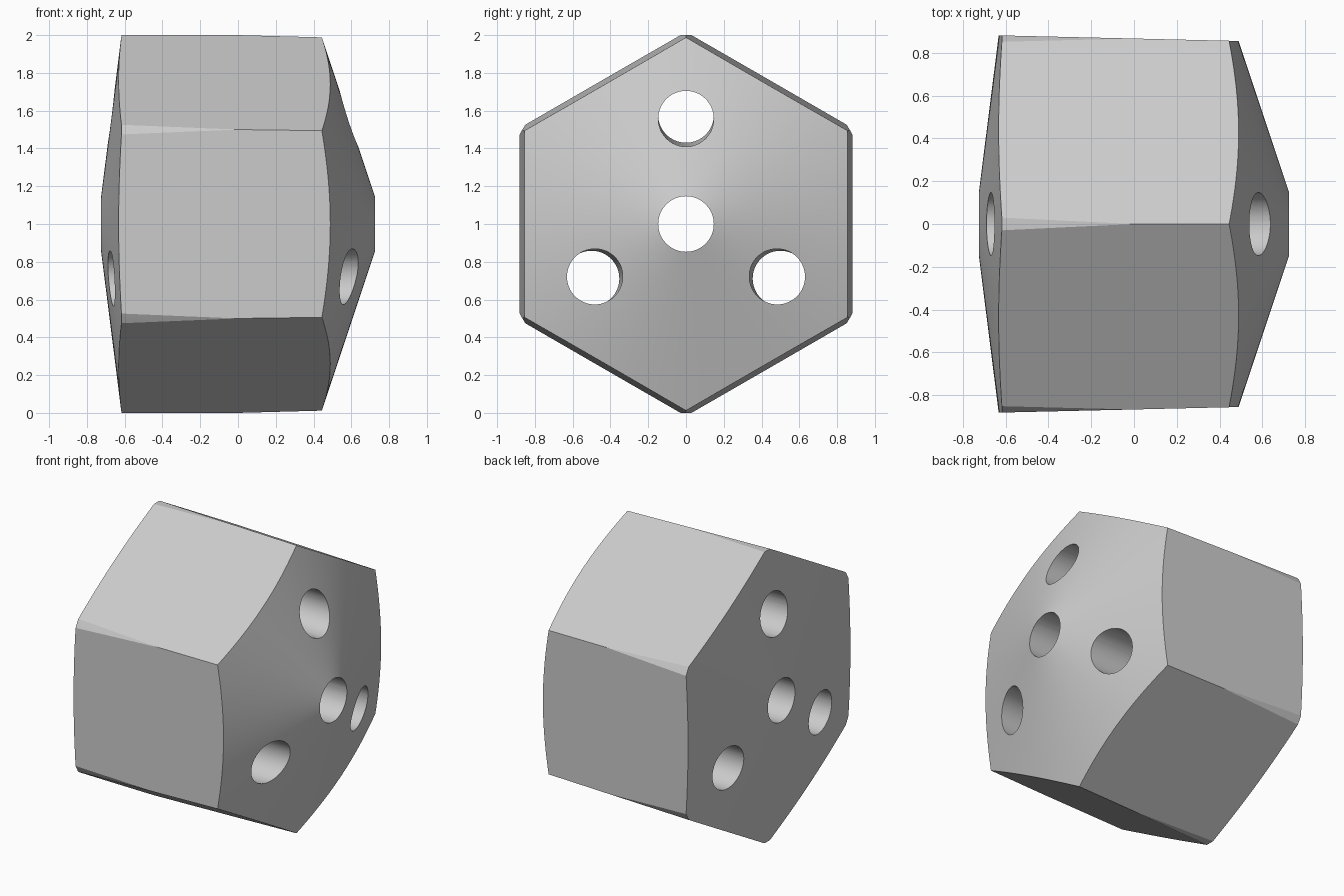
import bpy, bmesh
from math import sin, cos, tau, radians

if "Cube" in bpy.data.objects:
    bpy.data.objects.remove(bpy.data.objects["Cube"], do_unlink=True)

gray = bpy.data.materials.new("plain gray")
gray.use_nodes = True
gray.diffuse_color = (0.6, 0.6, 0.6, 1)
gray.node_tree.nodes["Principled BSDF"].inputs["Base Color"].default_value = gray.diffuse_color


def lathe(name, profile, sides, angle=0.0, phase=0.0):
    """Capped rings along x; profile rows are (x, radius, offset from the axis)."""
    bm = bmesh.new()
    rings = []
    for x, r, off in profile:
        cy, cz = off * sin(angle), 1 + off * cos(angle)
        turns = [tau * (i + phase) / sides for i in range(sides)]
        rings.append([bm.verts.new((x, cy + r * sin(t), cz + r * cos(t))) for t in turns])
    for a, b in zip(rings, rings[1:]):
        for i in range(sides):
            j = (i + 1) % sides
            bm.faces.new((a[i], a[j], b[j], b[i]))
    bm.faces.new(rings[0])
    bm.faces.new(rings[-1])
    bmesh.ops.recalc_face_normals(bm, faces=bm.faces)
    mesh = bpy.data.meshes.new(name)
    bm.to_mesh(mesh)
    bm.free()
    mesh.materials.append(gray)
    obj = bpy.data.objects.new(name, mesh)
    bpy.context.collection.objects.link(obj)
    return obj


def combine(target, cutter, operation):
    """Apply a boolean and discard the cutter."""
    cutter.hide_render = True
    bpy.context.view_layer.objects.active = target
    mod = target.modifiers.new("cut", "BOOLEAN")
    mod.operation, mod.object, mod.solver = operation, cutter, "MANIFOLD"
    bpy.ops.object.modifier_apply(modifier=mod.name)
    bpy.data.objects.remove(cutter, do_unlink=True)


# Slightly tapered hexagonal bar
taper = 0.027
body = lathe("hexagonal_block", [(-1, 1 + taper, 0), (1, 1 - taper, 0)], 6)

# Central hole and three holes around it that converge to the right
hole = 0.147
combine(body, lathe("centre_hole", [(-1.1, hole, 0), (1.1, hole, 0)], 64), "DIFFERENCE")
for k in range(3):
    cutter = lathe("outer_hole", [(-1.1, hole, 0.584), (1.1, hole, 0.549)], 64, tau * k / 3)
    combine(body, cutter, "DIFFERENCE")

# Round blank with a shallow cone on the left face and a steeper one on the right trims the bar
left_tip, left_slope = -0.743, 0.126
right_tip, right_slope = 0.773, 0.333
blank = lathe("round_trim", [
    (left_tip + 0.05 * left_slope, 0.05, 0), (left_tip + left_slope, 1, 0),
    (right_tip - right_slope, 1, 0), (right_tip - 0.05 * right_slope, 0.05, 0)], 240, phase=0.5)
combine(body, blank, "INTERSECT")

bpy.ops.object.select_all(action="DESELECT")
body.select_set(True)
bpy.context.view_layer.objects.active = body
bpy.ops.object.shade_smooth_by_angle(angle=radians(20))
